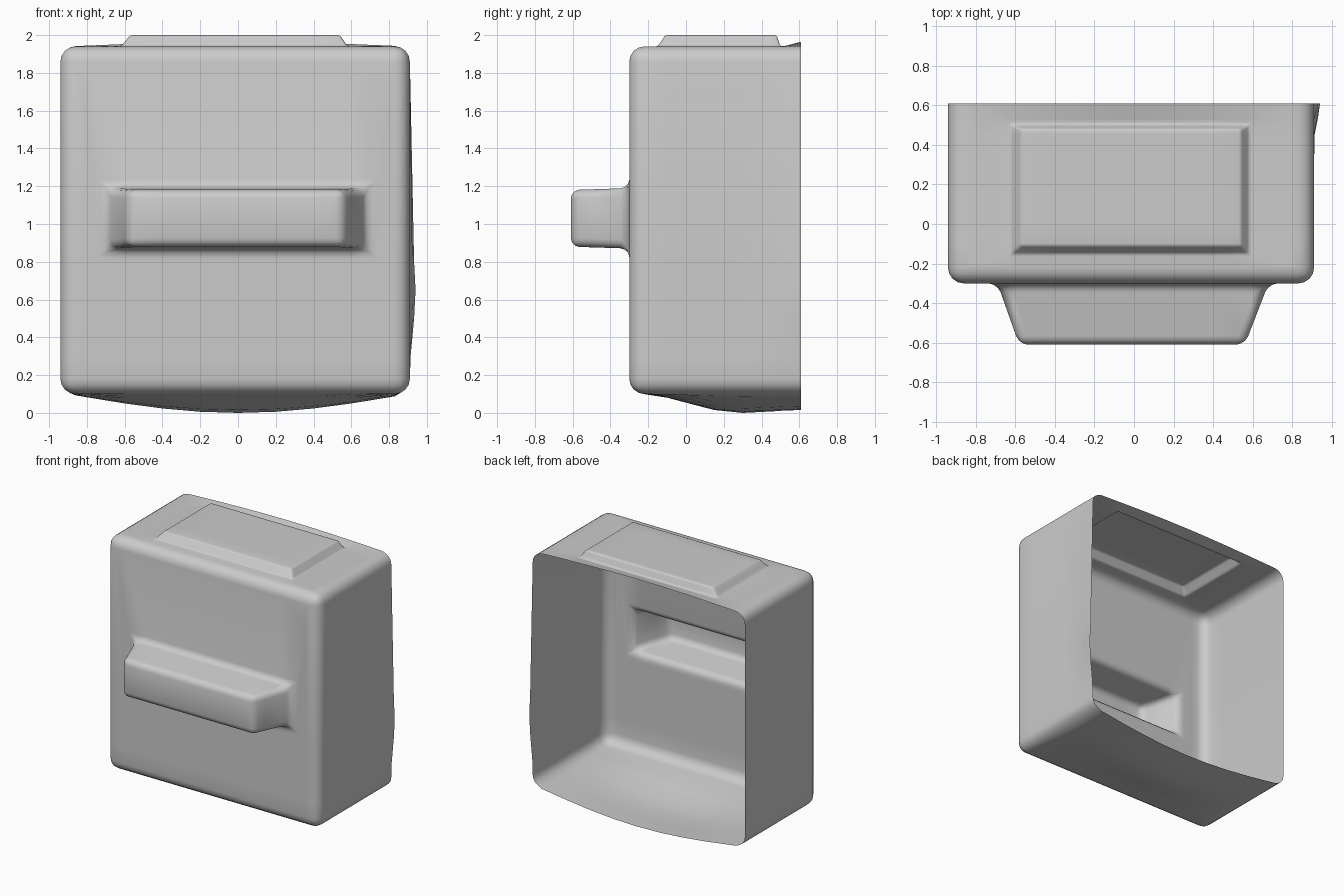
import bpy, bmesh, math
from mathutils import Vector

cube = bpy.data.objects.get("Cube")
if cube:
    bpy.data.objects.remove(cube, do_unlink=True)

LEFT, RIGHT, FRONT, BACK, LOW, HIGH = 0.91, -0.94, -0.3, 0.61, 0.1, 1.94

# Plain box, open at the back
bm = bmesh.new()
bmesh.ops.create_cube(bm, size=1)
for v in bm.verts:
    v.co = Vector((LEFT if v.co.x > 0 else RIGHT,
                   BACK if v.co.y > 0 else FRONT,
                   HIGH if v.co.z > 0 else LOW))
back = [f for f in bm.faces if f.normal.y > 0.9]
bmesh.ops.delete(bm, geom=back, context='FACES_ONLY')

# Rounded outer edges
edges = [e for e in bm.edges if not e.is_boundary]
bmesh.ops.bevel(bm, geom=edges, offset=0.08, segments=4, profile=0.5, affect='EDGES')
bm.normal_update()


def biggest_face(direction):
    faces = [f for f in bm.faces if f.normal.dot(direction) > 0.99]
    return max(faces, key=lambda f: f.calc_area())


def raise_panel(direction, axes, base, top, level, rounding):
    """Cut a rectangle in a wall and pull it out as a hollow, rounded block."""
    face = biggest_face(Vector(direction))
    ring = set()
    for rect, depth in ((base, None), (top, level)):
        bmesh.ops.inset_individual(bm, faces=[face], thickness=0.02)
        mid = face.calc_center_bounds()
        for v in face.verts:
            for axis, (low, high) in zip(axes, rect):
                v.co[axis] = high if v.co[axis] > mid[axis] else low
            if depth is not None:
                v.co[3 - sum(axes)] = depth
            ring.add(v)
    rim = [e for e in bm.edges if e.verts[0] in ring and e.verts[1] in ring]
    bmesh.ops.bevel(bm, geom=rim, offset=rounding, segments=3, profile=0.5,
                    affect='EDGES', clamp_overlap=True)
    bm.normal_update()


# Front grip bar and top panel
raise_panel((0, -1, 0), (0, 2), ((-0.69, 0.68), (0.87, 1.19)),
            ((-0.58, 0.56), (0.88, 1.18)), -0.61, 0.045)
raise_panel((0, 0, 1), (0, 1), ((-0.62, 0.58), (-0.15, 0.5)),
            ((-0.57, 0.54), (-0.11, 0.48)), 2.0, 0.012)

# Extra cuts so the walls can bulge
cuts = [((1, 0, 0), x / 5) for x in range(-4, 5)]
cuts += [((0, 1, 0), y) for y in (-0.1, 0.0, 0.15, 0.3, 0.45, 0.53)]
cuts += [((0, 0, 1), z) for z in (0.3, 0.5, 0.65, 0.8)]
for normal, where in cuts:
    n = Vector(normal)
    bmesh.ops.bisect_plane(bm, geom=bm.verts[:] + bm.edges[:] + bm.faces[:],
                           plane_co=n * where, plane_no=n, dist=0.0005)


def ramp(value, start, end):
    t = min(max((value - start) / (end - start), 0), 1)
    return t * t * (3 - 2 * t)


# Sagging floor, flared left rear edge and lifted top rear edge
for v in bm.verts:
    x, y, z = v.co
    across = math.cos(min(abs(x) / 0.9, 1) * math.pi / 2)
    if z < LOW + 0.005:
        v.co.z -= 0.1 * across * ramp(y, -0.25, 0.28) * (1 - 0.15 * ramp(y, 0.3, 0.6))
    if x > LEFT - 0.005:
        v.co.x += 0.03 * ramp(y, 0.42, BACK) * ramp(z, 0.2, 0.65) * (1 - ramp(z, 0.65, 1.1))
    if y > 0.52 and z > HIGH - 0.005:
        v.co.z += 0.025 * across * ramp(y, 0.5, BACK)

mesh = bpy.data.meshes.new("casing_shell")
bm.to_mesh(mesh)
bm.free()
shell = bpy.data.objects.new("casing_shell", mesh)
bpy.context.collection.objects.link(shell)

# Single grey material
grey = bpy.data.materials.new("light_grey")
grey.use_nodes = True
grey.diffuse_color = (0.6, 0.6, 0.6, 1)
grey.node_tree.nodes["Principled BSDF"].inputs["Base Color"].default_value = (0.6, 0.6, 0.6, 1)
mesh.materials.append(grey)

# Smooth shading
bpy.ops.object.select_all(action='DESELECT')
shell.select_set(True)
bpy.context.view_layer.objects.active = shell
bpy.ops.object.shade_smooth_by_angle(angle=math.radians(40))
